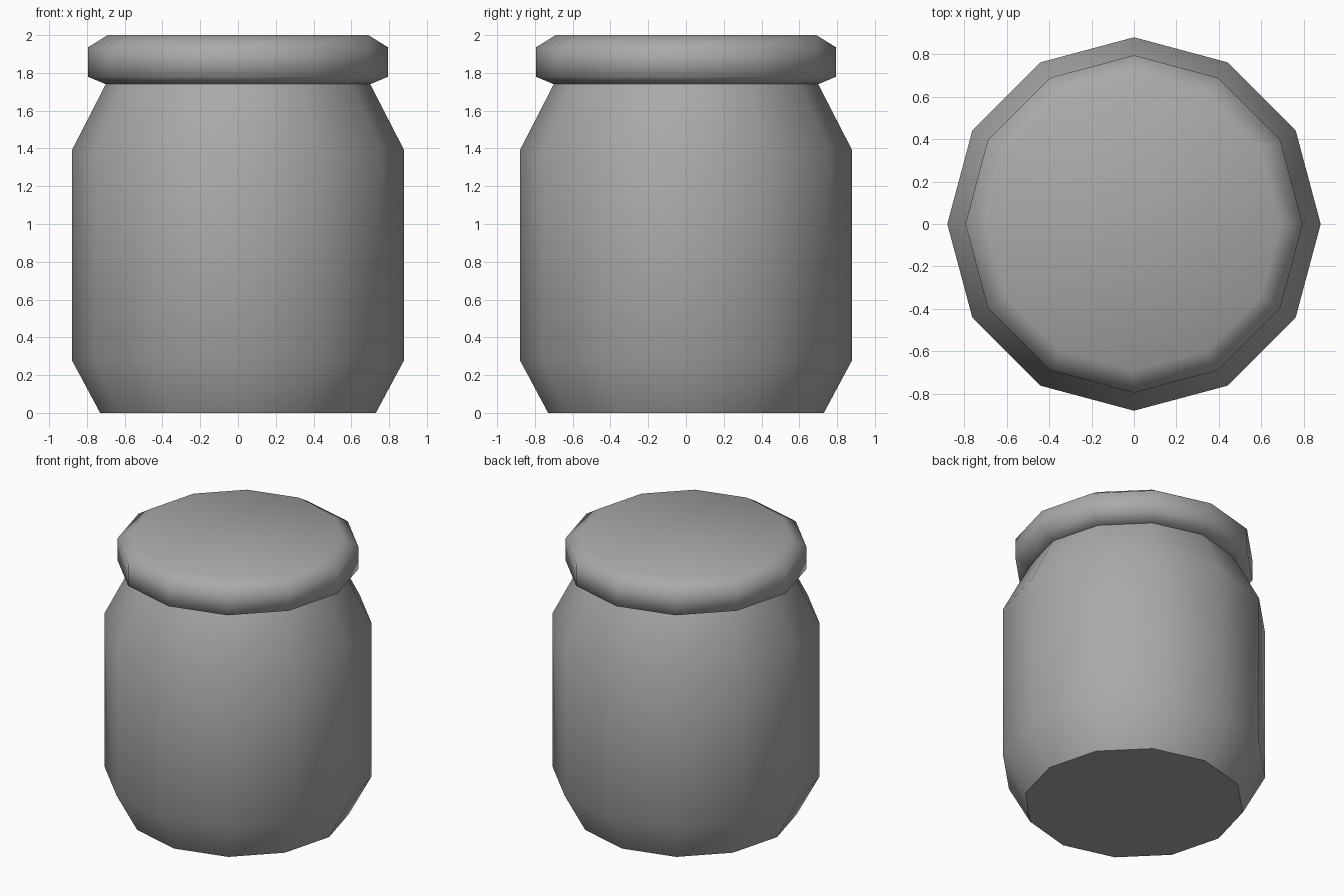
import bpy
import bmesh
import math

SIDES = 12

cube = bpy.data.objects.get("Cube")
if cube:
    bpy.data.objects.remove(cube, do_unlink=True)

grey = bpy.data.materials.new("plain_grey")
grey.use_nodes = True
grey.diffuse_color = (0.4, 0.4, 0.4, 1)
grey.node_tree.nodes["Principled BSDF"].inputs["Base Color"].default_value = (0.4, 0.4, 0.4, 1)


def turned_part(name, profile, angle):
    """Closed twelve-sided body turned from (radius, height) pairs."""
    bm = bmesh.new()
    rings = []
    for r, z in profile:
        rings.append([bm.verts.new((r * math.cos(i * math.tau / SIDES),
                                    r * math.sin(i * math.tau / SIDES), z))
                      for i in range(SIDES)])
    for low, high in zip(rings, rings[1:]):
        for i in range(SIDES):
            j = (i + 1) % SIDES
            bm.faces.new((low[i], low[j], high[j], high[i]))
    bm.faces.new(rings[0][::-1])
    bm.faces.new(rings[-1])
    mesh = bpy.data.meshes.new(name)
    bm.to_mesh(mesh)
    bm.free()
    mesh.materials.append(grey)
    obj = bpy.data.objects.new(name, mesh)
    bpy.context.collection.objects.link(obj)
    bpy.ops.object.select_all(action="DESELECT")
    obj.select_set(True)
    bpy.context.view_layer.objects.active = obj
    bpy.ops.object.shade_smooth_by_angle(angle=math.radians(angle))
    return obj


# Jar with chamfered foot and sloping shoulder
turned_part("jar_body", [(0.73, 0), (0.88, 0.28), (0.88, 1.39), (0.70, 1.74)], 40)

# Lid with flared underside, straight rim and bevelled top
turned_part("lid", [(0.70, 1.74), (0.795, 1.78), (0.795, 1.935), (0.69, 2.0)], 75)
